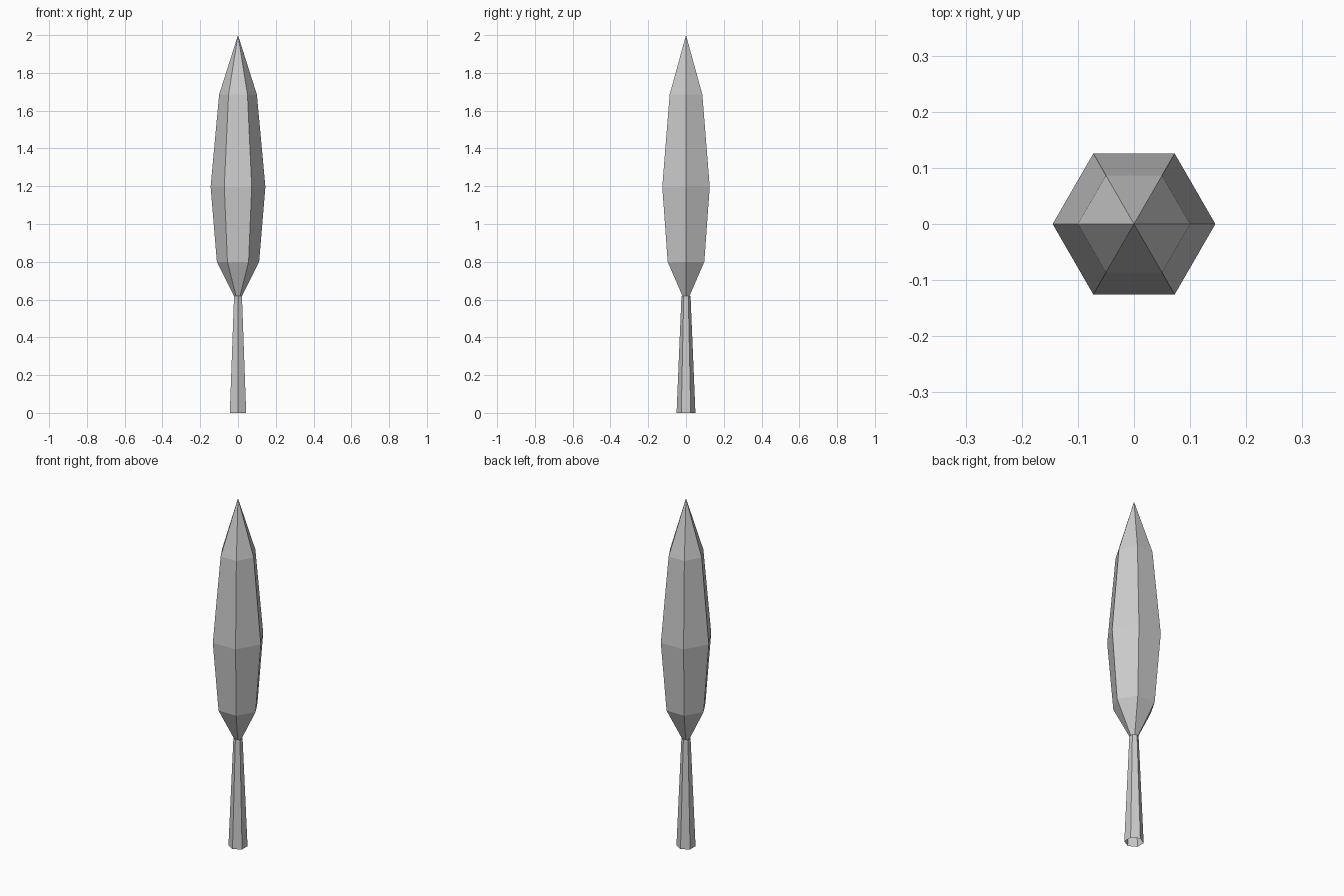
import bpy, bmesh
from math import cos, sin, pi

if "Cube" in bpy.data.objects:
    bpy.data.objects.remove(bpy.data.objects["Cube"])

SIDES = 6

def lathe(name, profile, phase=0.0, cap_bottom=False):
    """Six-sided flat-faced body from (radius, height) rings; radius 0 is a tip."""
    bm = bmesh.new()
    rings = []
    for r, z in profile:
        if r == 0:
            rings.append([bm.verts.new((0, 0, z))] * SIDES)
        else:
            rings.append([bm.verts.new((r * cos(phase + 2 * pi * i / SIDES),
                                        r * sin(phase + 2 * pi * i / SIDES), z))
                          for i in range(SIDES)])
    for low, high in zip(rings, rings[1:]):
        for i in range(SIDES):
            j = (i + 1) % SIDES
            corners = [low[i], low[j], high[j], high[i]]
            bm.faces.new(list(dict.fromkeys(corners)))
    if cap_bottom:
        bm.faces.new(rings[0][::-1])
    mesh = bpy.data.meshes.new(name)
    bm.to_mesh(mesh)
    bm.free()
    obj = bpy.data.objects.new(name, mesh)
    bpy.context.collection.objects.link(obj)
    return obj

# Tapered trunk, open at the bottom, corners facing front and back
lathe("trunk", [(0.05, 0), (0.024, 0.62)], phase=pi / 2)

# Slender pointed crown, corners facing left and right
lathe("foliage", [(0.022, 0.62), (0.112, 0.80), (0.145, 1.197),
                  (0.10, 1.685), (0, 2.0)], cap_bottom=True)
